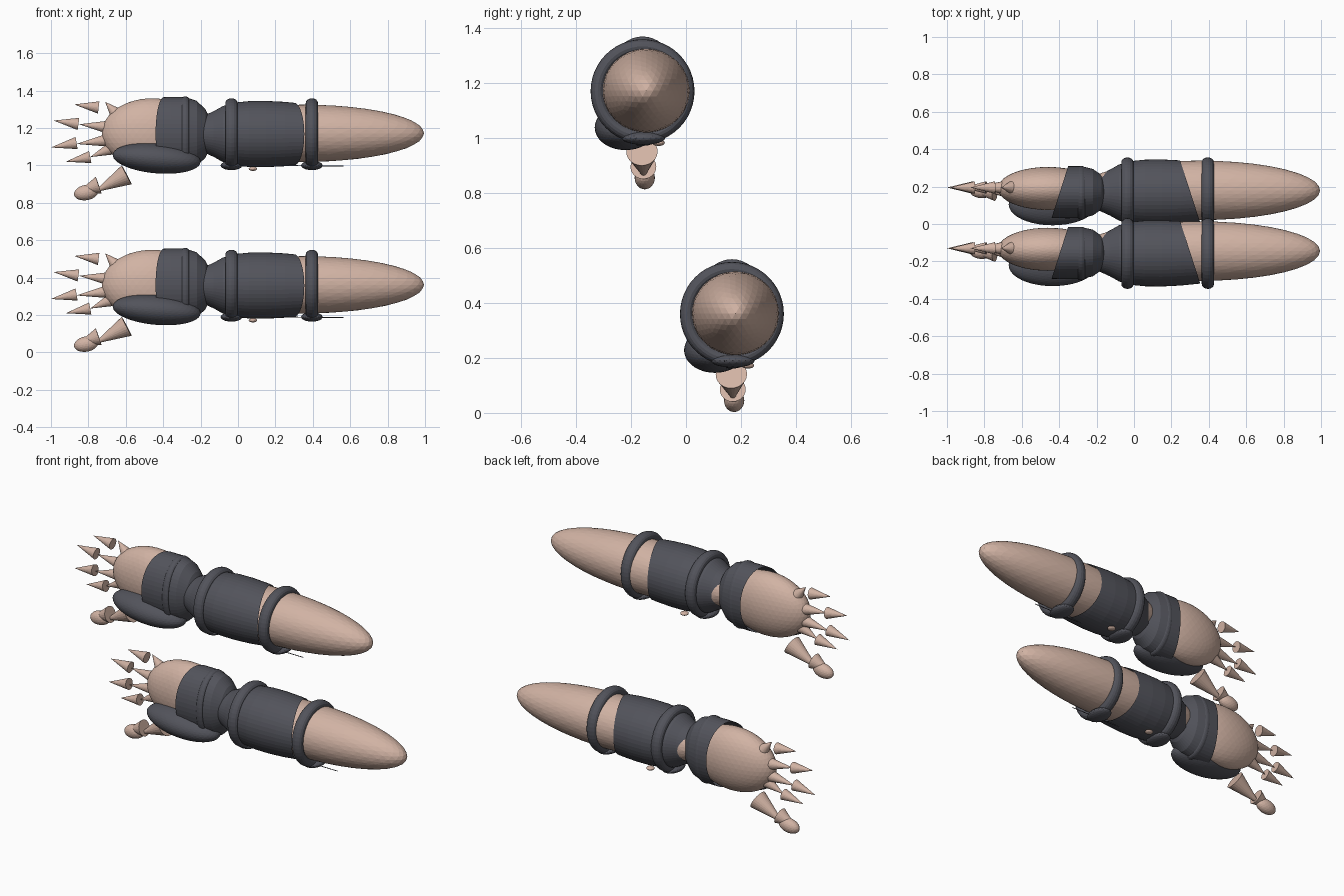
import bpy, bmesh, math
from mathutils import Vector, Matrix

cube = bpy.data.objects.get("Cube")
if cube:
    bpy.data.objects.remove(cube)


def make_material(name, color):
    mat = bpy.data.materials.new(name)
    mat.use_nodes = True
    mat.diffuse_color = color
    mat.node_tree.nodes["Principled BSDF"].inputs["Base Color"].default_value = color
    return mat


SKIN = make_material("warm_skin", (0.64, 0.45, 0.37, 1))
DARK = make_material("dark_grey", (0.085, 0.087, 0.105, 1))


def finish(bm, name, mat, offset):
    bmesh.ops.recalc_face_normals(bm, faces=bm.faces)
    mesh = bpy.data.meshes.new(name)
    bm.to_mesh(mesh)
    bm.free()
    mesh.materials.append(mat)
    obj = bpy.data.objects.new(name, mesh)
    obj.location = offset
    bpy.context.collection.objects.link(obj)


def ellipsoid(name, mat, offset, center, radii, tilt=0, detail=4):
    bm = bmesh.new()
    matrix = (Matrix.Translation(center) @ Matrix.Rotation(tilt, 4, 'Y')
              @ Matrix.Diagonal((*radii, 1)))
    bmesh.ops.create_icosphere(bm, subdivisions=detail, radius=1, matrix=matrix)
    finish(bm, name, mat, offset)


def cone(name, mat, offset, base, tip, radius, tip_radius=0.0):
    base, tip = Vector(base), Vector(tip)
    axis = tip - base
    bm = bmesh.new()
    matrix = (Matrix.Translation((base + tip) / 2)
              @ axis.to_track_quat('Z', 'Y').to_matrix().to_4x4())
    bmesh.ops.create_cone(bm, cap_ends=True, segments=24, radius1=radius,
                          radius2=tip_radius, depth=axis.length, matrix=matrix)
    finish(bm, name, mat, offset)


def lathe(name, mat, offset, profile, center, squash=1, cuts=(), closed=False):
    """Turn (x, radius) points about the arm's axis, then trim with planes."""
    bm = bmesh.new()
    verts = [bm.verts.new((x, 0, r)) for x, r in profile]
    edges = [bm.edges.new(pair) for pair in zip(verts, verts[1:])]
    if closed:
        edges.append(bm.edges.new((verts[-1], verts[0])))
    bmesh.ops.spin(bm, geom=verts + edges, cent=(0, 0, 0), axis=(1, 0, 0),
                   angle=math.tau, steps=48)
    bmesh.ops.remove_doubles(bm, verts=bm.verts, dist=0.0001)
    bmesh.ops.transform(bm, verts=bm.verts, matrix=Matrix.Translation(center)
                        @ Matrix.Diagonal((1, squash, 1, 1)))
    for point, normal in cuts:
        bmesh.ops.bisect_plane(bm, geom=bm.verts[:] + bm.edges[:] + bm.faces[:],
                               plane_co=point, plane_no=normal, clear_outer=True)
    finish(bm, name, mat, offset)


def ring(name, offset, x, major, minor, width, squash=1):
    steps = [math.tau * i / 16 for i in range(16)]
    profile = [(width * math.cos(a), major + minor * math.sin(a)) for a in steps]
    lathe(name, DARK, offset, profile, (x, 0.167, 0.36), squash, closed=True)


SLEEVE = [(-.22, 0), (-.21, .085), (-.17, .104), (-.13, .122), (-.08, .15),
          (-.02, .168), (.06, .176), (.15, .177), (.25, .172), (.32, .165), (.4, .157)]
CUFF = [(-.5, .19), (-.43, .193), (-.36, .195), (-.28, .194), (-.22, .174),
        (-.175, .13), (-.145, .075), (-.13, 0)]

# Fingers: knuckle base, knuckle tip, fingertip base, fingertip point (x, z)
FINGERS = {
    "index": ((-.655, .47), (-.71, .53), (-.745, .50), (-.875, .516)),
    "middle": ((-.70, .395), (-.85, .41), (-.853, .412), (-.985, .43)),
    "ring": ((-.70, .325), (-.865, .305), (-.863, .31), (-1.0, .286)),
    "little": ((-.68, .28), (-.79, .235), (-.79, .235), (-.92, .21)),
}


def build_arm(side, offset):
    def name(part):
        return f"{side}_{part}"

    # Forearm with wrapped sleeve
    ellipsoid(name("forearm"), SKIN, offset, (.35, .18, .362), (.645, .159, .153))
    lathe(name("sleeve"), DARK, offset, SLEEVE, (0, .168, .358),
          cuts=[((.35, .02, 0), (.325, .105, 0)), ((-.12, .31, 0), (-.06, .05, 0))])

    # Straps with buckles beneath
    for label, x in (("wrist", -.035), ("elbow", .395)):
        ring(name(label + "_strap"), offset, x, .163, .026, .033)
        ellipsoid(name(label + "_buckle"), DARK, offset, (x, .17, .19),
                  (.058, .08, .025), detail=3)
    ellipsoid(name("button"), SKIN, offset, (.08, .225, .172), (.023, .023, .011), detail=3)
    cone(name("lace"), DARK, offset, (.1, .14, .19), (.565, .14, .187), .003, .002)

    # Hand, glove cuff and hand guard
    ellipsoid(name("hand"), SKIN, offset, (-.46, .19, .362), (.268, .115, .187))
    lathe(name("cuff"), DARK, offset, CUFF, (0, .17, .361), .715,
          cuts=[((-.355, .30, 0), (-.25, .08, 0))])
    ring(name("cuff_band"), offset, -.282, .183, .016, .02, .72)
    ellipsoid(name("hand_guard"), DARK, offset, (-.435, .105, .228),
              (.236, .112, .08), tilt=math.radians(5))

    # Fingers
    for label, points in FINGERS.items():
        a, b, c, d = [(x, .195, z) for x, z in points]
        cone(name(label + "_knuckle"), SKIN, offset, a, b, .034)
        cone(name(label + "_fingertip"), SKIN, offset, c, d, .033)

    # Thumb
    cone(name("thumb_base"), SKIN, offset, (-.595, .165, .14), (-.775, .172, .045), .057)
    cone(name("thumb_joint"), SKIN, offset, (-.745, .17, .085), (-.86, .172, .045), .047)
    ellipsoid(name("thumb_tip"), SKIN, offset, (-.812, .175, .045),
              (.066, .037, .041), tilt=math.radians(-10), detail=3)


build_arm("lower", (0, 0, 0))
build_arm("upper", (0, -.325, .81))
